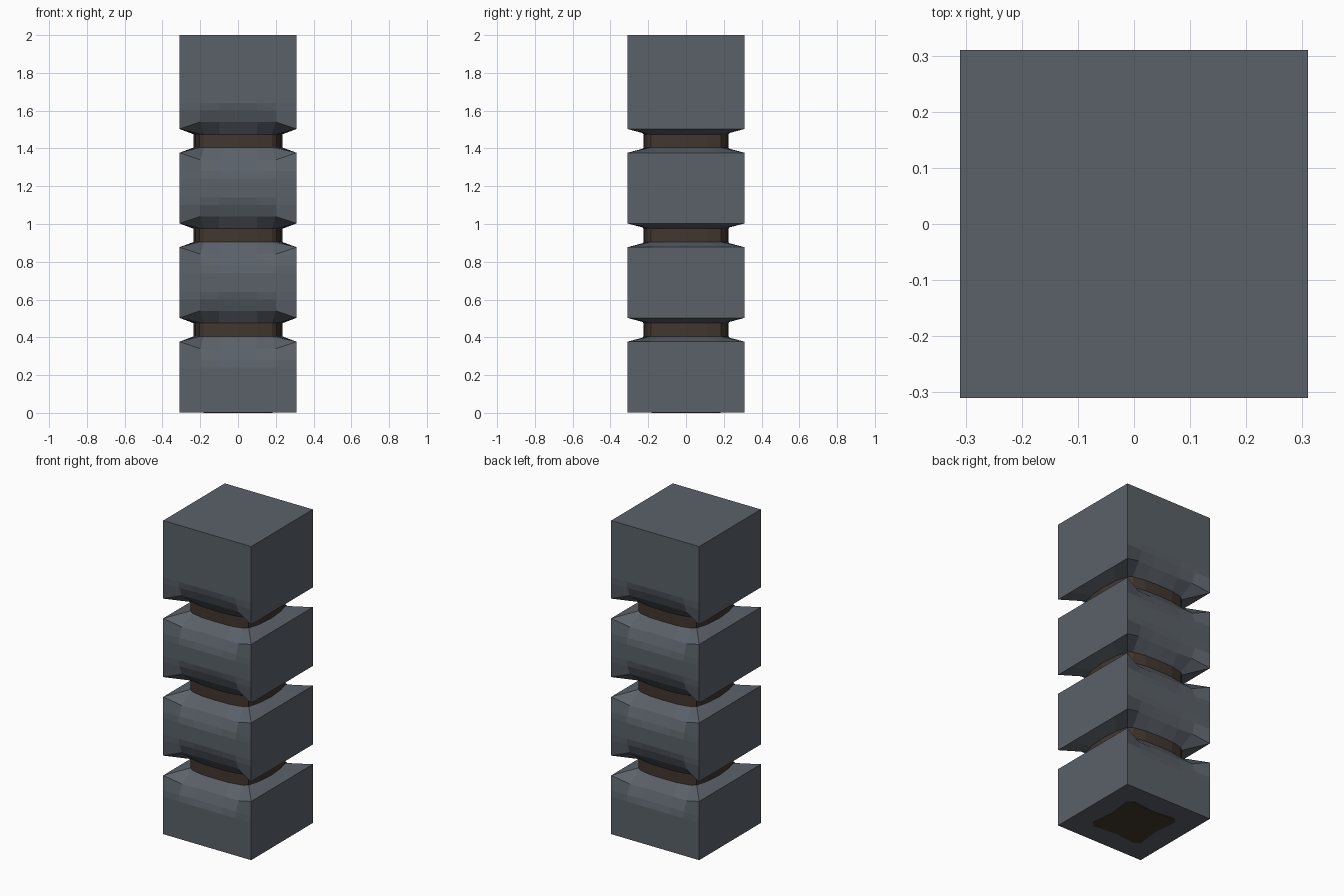
import bpy
import bmesh

cube = bpy.data.objects.get("Cube")
if cube:
    bpy.data.objects.remove(cube, do_unlink=True)


def make_material(name, rgb):
    mat = bpy.data.materials.new(name)
    mat.use_nodes = True
    mat.diffuse_color = (*rgb, 1)
    mat.node_tree.nodes["Principled BSDF"].inputs["Base Color"].default_value = (*rgb, 1)
    return mat


slate = make_material("slate grey", (0.103, 0.12, 0.14))
brown = make_material("dark brown", (0.054, 0.038, 0.027))

HALF = 0.31
GROOVES = (0.44, 0.94, 1.44)

# Quarter outlines from the back centre to the side centre: (x, y, distance from groove)
SQUARE = [(0, HALF), (0.1, HALF), (0.2, HALF), (HALF, HALF), (HALF, 0.19), (HALF, 0)]
CORE = [(0, 0.225), (0.1, 0.222), (0.18, 0.205), (0.205, 0.185), (0.225, 0.11), (0.235, 0)]
FOOT = [(0, 0.165), (0.1, 0.175), (0.15, 0.182), (0.182, 0.15), (0.175, 0.1), (0.165, 0)]


def level(outline, d):
    return [(x, y, d) for x, y in outline]


# Front and back roll inward towards each groove while the side faces stay flat
def rolled(y_mid, d_front, d_side):
    return [(x, y_mid if i < 2 else y_mid + 0.005 if i == 2 else y,
             d_front if i < 3 else d_side) for i, (x, y) in enumerate(SQUARE)]


LIP = [
    level(SQUARE, 0.2),
    rolled(0.3, 0.16, 0.16),
    rolled(0.275, 0.1, 0.063),
    level(CORE, 0.035),
]


def ring(quarter, z, sign=1):
    """Mirror a quarter outline into a closed ring around the column."""
    q = [(x, y, z + sign * d) for x, y, d in quarter]
    back = q[::-1]
    pts = q[:-1]
    pts += [(x, -y, h) for x, y, h in back[:-1]]
    pts += [(-x, -y, h) for x, y, h in q[:-1]]
    pts += [(-x, y, h) for x, y, h in back[:-1]]
    return pts


def loft(name, rings, mat):
    bm = bmesh.new()
    loops = [[bm.verts.new(p) for p in r] for r in rings]
    for a, b in zip(loops, loops[1:]):
        for i in range(len(a)):
            j = (i + 1) % len(a)
            bm.faces.new((a[i], a[j], b[j], b[i]))
    bm.faces.new(loops[0])
    bm.faces.new(loops[-1])
    bmesh.ops.recalc_face_normals(bm, faces=bm.faces)
    mesh = bpy.data.meshes.new(name)
    bm.to_mesh(mesh)
    bm.free()
    mesh.materials.append(mat)
    obj = bpy.data.objects.new(name, mesh)
    bpy.context.collection.objects.link(obj)


# Stacked stone blocks, each ending in a lip at its grooves
names = ("base_block", "lower_block", "upper_block", "top_block")
for i, name in enumerate(names):
    rings = []
    if i == 0:
        rings.append(ring(level(SQUARE, 0), 0.003))
    else:
        rings += [ring(q, GROOVES[i - 1]) for q in LIP[::-1]]
    if i == len(names) - 1:
        rings.append(ring(level(SQUARE, 0), 2))
    else:
        rings += [ring(q, GROOVES[i], -1) for q in LIP]
    loft(name, rings, slate)

# Core bands showing inside the grooves
for i, z in enumerate(GROOVES):
    band = level(CORE, 0.035)
    loft(f"core_band_{i + 1}", [ring(band, z, -1), ring(band, z)], brown)

# Core end showing on the underside
loft("core_foot", [ring(level(FOOT, 0), 0), ring(level(FOOT, 0), 0.006)], brown)
